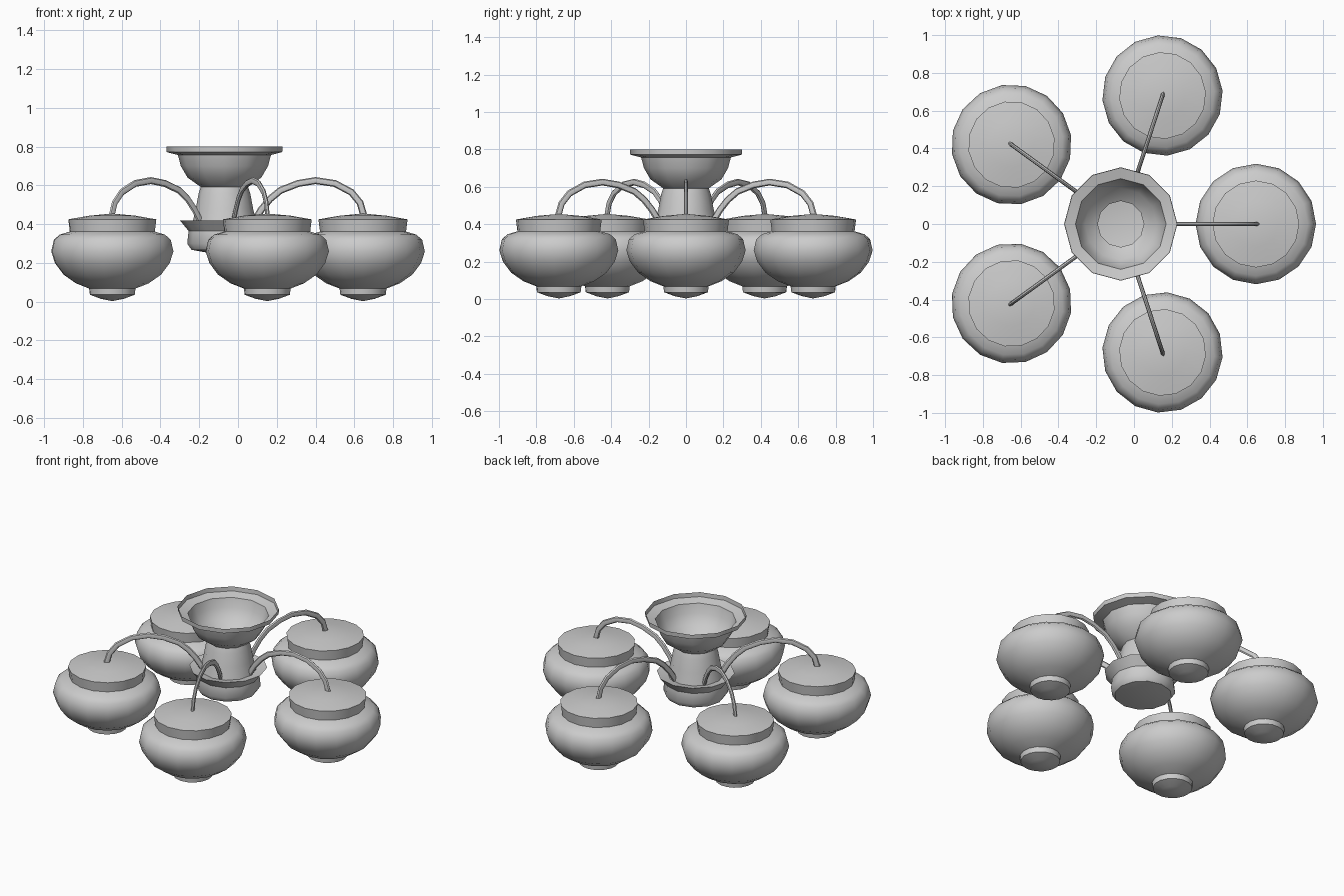
import bpy, bmesh
from math import cos, sin, pi, radians
from mathutils import Vector

cube = bpy.data.objects.get("Cube")
if cube:
    bpy.data.objects.remove(cube)

HUB_X = -0.07
REACH = 0.715
COUNT = 5

grey = bpy.data.materials.new("plain grey")
grey.use_nodes = True
colour = (0.6, 0.6, 0.6, 1)
grey.diffuse_color = colour
grey.node_tree.nodes["Principled BSDF"].inputs["Base Color"].default_value = colour


def finish(name, bm, location, angle=0):
    bmesh.ops.recalc_face_normals(bm, faces=bm.faces)
    mesh = bpy.data.meshes.new(name)
    bm.to_mesh(mesh)
    bm.free()
    mesh.materials.append(grey)
    obj = bpy.data.objects.new(name, mesh)
    bpy.context.collection.objects.link(obj)
    obj.location = location
    obj.rotation_euler.z = angle
    bpy.ops.object.select_all(action='DESELECT')
    obj.select_set(True)
    bpy.context.view_layer.objects.active = obj
    bpy.ops.object.shade_smooth_by_angle(angle=radians(40))
    return obj


def lathe(name, profile, sides, location, angle=0):
    """Spin (radius, height) points about the vertical axis."""
    bm = bmesh.new()
    verts = [bm.verts.new((r, 0, z)) for r, z in profile]
    edges = [bm.edges.new(pair) for pair in zip(verts, verts[1:])]
    bmesh.ops.spin(bm, geom=verts + edges, cent=(0, 0, 0), axis=(0, 0, 1),
                   angle=2 * pi, steps=sides, use_merge=True)
    bmesh.ops.remove_doubles(bm, verts=bm.verts, dist=0.0005)
    return finish(name, bm, location, angle)


def tube(name, path, half_width, half_height, sides, location, angle):
    """Sweep an oval along (radius, height) points in the upright plane."""
    bm = bmesh.new()
    points = [Vector((r, 0, z)) for r, z in path]
    rings = []
    for i, p in enumerate(points):
        along = (points[min(i + 1, len(points) - 1)] - points[max(i - 1, 0)]).normalized()
        across = Vector((0, 1, 0))
        up = along.cross(across)
        rings.append([bm.verts.new(p + across * half_width * cos(2 * pi * k / sides)
                                   + up * half_height * sin(2 * pi * k / sides))
                      for k in range(sides)])
    for a, b in zip(rings, rings[1:]):
        for k in range(sides):
            n = (k + 1) % sides
            bm.faces.new((a[k], a[n], b[n], b[k]))
    bm.faces.new(rings[0])
    bm.faces.new(rings[-1])
    return finish(name, bm, location, angle)


# Open-topped ceiling cup, column, saucer and rounded bottom in one shell
hub = [(0.30, 0.80), (0.298, 0.772), (0.24, 0.757), (0.225, 0.70), (0.19, 0.64),
       (0.122, 0.592), (0.133, 0.56), (0.148, 0.48), (0.165, 0.405),
       (0.23, 0.42), (0.185, 0.365), (0.192, 0.30), (0.17, 0.268),
       (0.10, 0.255), (0, 0.25)]
lathe("ceiling_cup_and_column", hub, 12, (HUB_X, 0, 0))

# Squat globe shade with a lid on top and a small collar below
shade = [(0, 0.003), (0.06, 0.015), (0.117, 0.036), (0.121, 0.068), (0.19, 0.095),
         (0.255, 0.14), (0.30, 0.20), (0.319, 0.26), (0.305, 0.32),
         (0.275, 0.346), (0.222, 0.362), (0.230, 0.425), (0.12, 0.444), (0, 0.455)]
arm = [(0.15, 0.41), (0.19, 0.475), (0.235, 0.53), (0.29, 0.575), (0.38, 0.61),
       (0.47, 0.625), (0.57, 0.61), (0.655, 0.565), (0.70, 0.51), (0.72, 0.44)]

for i in range(COUNT):
    turn = 2 * pi * i / COUNT
    place = (HUB_X + REACH * cos(turn), REACH * sin(turn), 0)
    lathe(f"lamp_shade_{i + 1}", shade, 16, place, turn)
    tube(f"curved_arm_{i + 1}", arm, 0.011, 0.018, 8, (HUB_X, 0, 0), turn)
